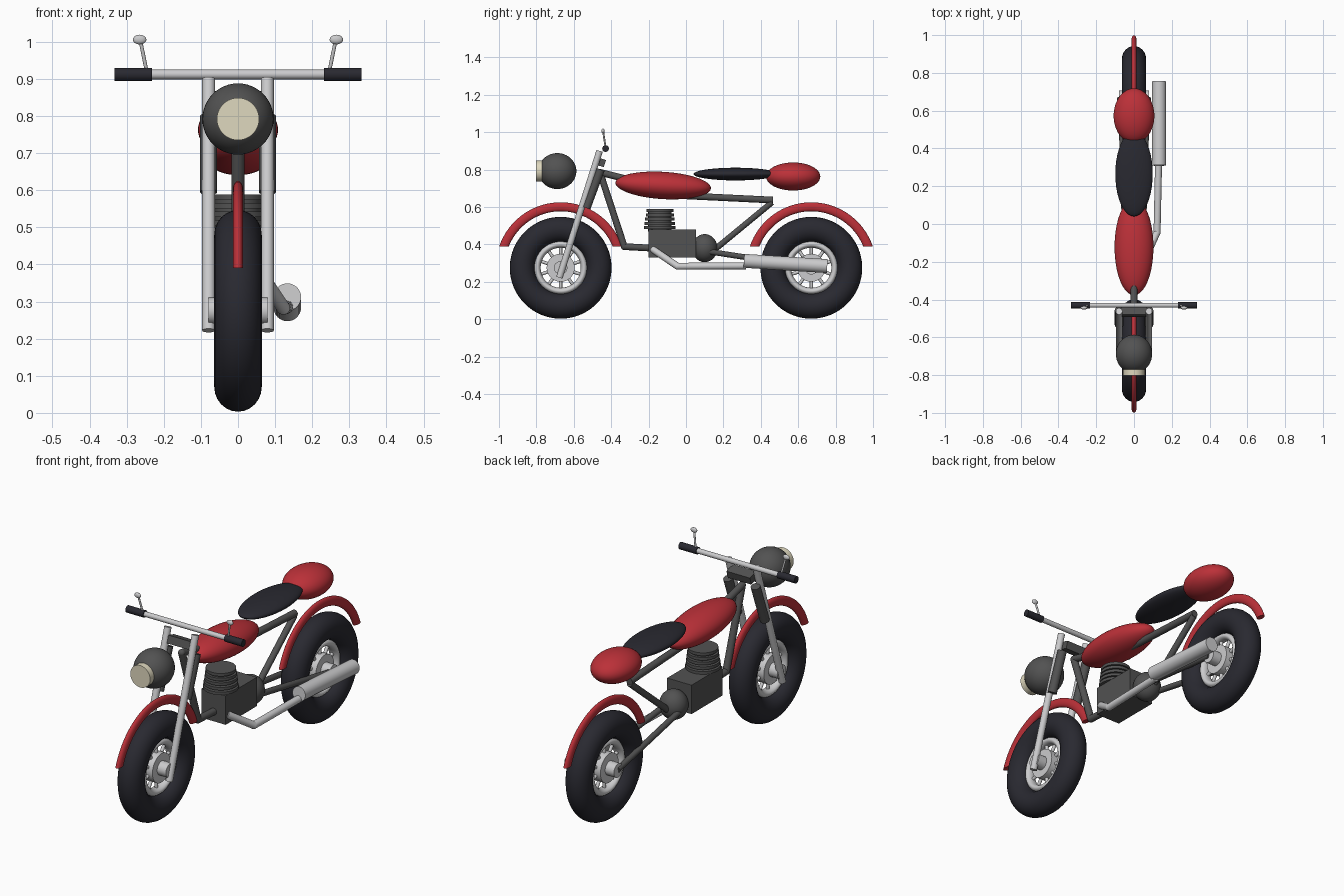
import bpy, bmesh, math
from mathutils import Vector, Matrix

if "Cube" in bpy.data.objects:
    bpy.data.objects.remove(bpy.data.objects["Cube"])


def material(name, rgb):
    m = bpy.data.materials.new(name)
    m.diffuse_color = (*rgb, 1)
    m.use_nodes = True
    m.node_tree.nodes["Principled BSDF"].inputs["Base Color"].default_value = m.diffuse_color
    return m


RED = material("red paint", (0.50, 0.03, 0.04))
BLACK = material("black rubber", (0.022, 0.022, 0.030))
DARK = material("dark metal", (0.085, 0.085, 0.085))
CHROME = material("chrome", (0.60, 0.60, 0.61))
LENS = material("cream lens", (0.74, 0.69, 0.52))


def finish(bm, name, mat, angle=40):
    bmesh.ops.recalc_face_normals(bm, faces=bm.faces)
    me = bpy.data.meshes.new(name)
    bm.to_mesh(me)
    bm.free()
    me.materials.append(mat)
    ob = bpy.data.objects.new(name, me)
    bpy.context.collection.objects.link(ob)
    bpy.ops.object.select_all(action='DESELECT')
    ob.select_set(True)
    bpy.context.view_layer.objects.active = ob
    bpy.ops.object.shade_smooth_by_angle(angle=math.radians(angle))
    return ob


def add_rod(bm, a, b, r, r2=None, seg=24):
    a, b = Vector(a), Vector(b)
    d = b - a
    rot = d.to_track_quat('Z', 'Y').to_matrix().to_4x4()
    bmesh.ops.create_cone(bm, cap_ends=True, segments=seg, radius1=r,
                          radius2=r if r2 is None else r2, depth=d.length,
                          matrix=Matrix.Translation((a + b) / 2) @ rot)


def rod(name, a, b, r, mat, r2=None, seg=24):
    bm = bmesh.new()
    add_rod(bm, a, b, r, r2, seg)
    return finish(bm, name, mat)


def tube(name, points, r, mat):
    """Chain of rods with ball joints at the bends."""
    bm = bmesh.new()
    for a, b in zip(points, points[1:]):
        add_rod(bm, a, b, r)
    for p in points[1:-1]:
        bmesh.ops.create_uvsphere(bm, u_segments=20, v_segments=12, radius=r,
                                  matrix=Matrix.Translation(p))
    return finish(bm, name, mat)


def ellipsoid(name, c, radii, mat, tilt=0):
    bm = bmesh.new()
    m = Matrix.Translation(c) @ Matrix.Rotation(tilt, 4, 'X') @ Matrix.Diagonal((*radii, 1))
    bmesh.ops.create_uvsphere(bm, u_segments=40, v_segments=24, radius=1, matrix=m)
    return finish(bm, name, mat)


def box(name, c, size, mat, tilt=0):
    bm = bmesh.new()
    m = Matrix.Translation(c) @ Matrix.Rotation(tilt, 4, 'X') @ Matrix.Diagonal((*size, 1))
    bmesh.ops.create_cube(bm, size=1, matrix=m)
    return finish(bm, name, mat)


def ring(name, y, z, major, radial, across, mat, cut_z=None):
    """Torus around the x axis, optionally cut off below cut_z."""
    bm = bmesh.new()
    n, k = 72, 24
    rows = []
    for i in range(n):
        a = 2 * math.pi * (i + 0.5) / n
        row = []
        for j in range(k):
            t = 2 * math.pi * j / k
            r = major + radial * math.cos(t)
            row.append(bm.verts.new((across * math.sin(t), y + r * math.cos(a), z + r * math.sin(a))))
        rows.append(row)
    for i in range(n):
        for j in range(k):
            p, q = rows[i], rows[(i + 1) % n]
            bm.faces.new((p[j], p[(j + 1) % k], q[(j + 1) % k], q[j]))
    if cut_z is not None:
        bmesh.ops.bisect_plane(bm, geom=bm.verts[:] + bm.edges[:] + bm.faces[:],
                               plane_co=(0, 0, cut_z), plane_no=(0, 0, 1), clear_inner=True)
        bmesh.ops.holes_fill(bm, edges=[e for e in bm.edges if e.is_boundary], sides=0)
    return finish(bm, name, mat)


# Wheels and fenders
WZ = 0.275
for end, y in (("front", -0.67), ("rear", 0.67)):
    ring(end + "_tire", y, WZ, 0.205, 0.067, 0.064, BLACK)
    ring(end + "_rim", y, WZ, 0.125, 0.018, 0.028, CHROME)
    rod(end + "_hub_disc", (-0.03, y, WZ), (0.03, y, WZ), 0.075, CHROME, seg=40)
    rod(end + "_axle", (-0.08, y, WZ), (0.08, y, WZ), 0.036, CHROME)
    bm = bmesh.new()
    for i in range(10):
        a = 2 * math.pi * (i + 0.5) / 10
        d = Vector((0, math.cos(a), math.sin(a)))
        c = Vector((0, y, WZ))
        add_rod(bm, c + d * 0.05, c + d * 0.125, 0.009, seg=10)
    finish(bm, end + "_spokes", CHROME)
    ring(end + "_fender", y, 0.278, 0.323, 0.024, 0.014, RED, cut_z=0.39)

# Fork, handlebar and mirrors
for side, s in (("left", -1), ("right", 1)):
    x = 0.079 * s
    rod(side + "_fork_leg", (x, -0.677, 0.222), (x, -0.462, 0.90), 0.0175, CHROME)
    rod(side + "_fork_sleeve", (x, -0.533, 0.595), (x, -0.457, 0.80), 0.023, DARK)
    rod(side + "_grip", (0.232 * s, -0.43, 0.912), (0.333 * s, -0.43, 0.912), 0.018, BLACK)
    rod(side + "_mirror_stem", (0.246 * s, -0.43, 0.92), (0.263 * s, -0.443, 1.003), 0.005, CHROME, seg=12)
    ellipsoid(side + "_mirror", (0.265 * s, -0.444, 1.006), (0.018, 0.009, 0.013), CHROME)
    rod(side + "_swingarm", (0.045 * s, 0.10, 0.365), (0.075 * s, 0.67, 0.277), 0.015, DARK)
rod("handlebar", (-0.24, -0.43, 0.912), (0.24, -0.43, 0.912), 0.013, CHROME)
box("fork_clamp", (0, -0.46, 0.84), (0.135, 0.055, 0.04), DARK, -0.3)

# Headlight
ellipsoid("headlight_shell", (0, -0.688, 0.792), (0.096, 0.102, 0.096), DARK)
rod("headlight_lens", (0, -0.77, 0.792), (0, -0.802, 0.792), 0.057, LENS, seg=40)

# Frame tubes
tube("main_frame", [(0, 0.0, 0.37), (0, -0.33, 0.388), (0, -0.46, 0.785),
                    (0, -0.30, 0.745), (0, -0.05, 0.662), (0, 0.465, 0.637)], 0.018, DARK)
rod("seat_stay", (0, 0.46, 0.625), (0, 0.12, 0.345), 0.016, DARK)

# Body
ellipsoid("fuel_tank", (0, -0.122, 0.715), (0.103, 0.256, 0.073), RED, -0.06)
ellipsoid("seat", (0, 0.265, 0.776), (0.099, 0.225, 0.034), BLACK)
ellipsoid("tail", (0, 0.573, 0.763), (0.108, 0.145, 0.075), RED)

# Engine with stacked cooling fins
box("engine_block", (0, -0.073, 0.405), (0.14, 0.255, 0.15), DARK)
ellipsoid("gearbox", (0, 0.10, 0.38), (0.07, 0.068, 0.075), DARK)
rod("cylinder_core", (0, -0.14, 0.47), (0, -0.14, 0.585), 0.062, DARK)
for i in range(5):
    z = 0.482 + 0.0228 * i
    rod("cooling_fin_%d" % (i + 1), (0, -0.14, z), (0, -0.14, z + 0.015),
        0.084 - 0.003 * i, DARK, seg=40)

# Exhaust on the right side
tube("exhaust_pipe", [(0.06, -0.18, 0.375), (0.122, -0.045, 0.283), (0.13, 0.32, 0.285)], 0.0185, CHROME)
rod("muffler", (0.133, 0.31, 0.312), (0.133, 0.755, 0.284), 0.037, CHROME, seg=32)
